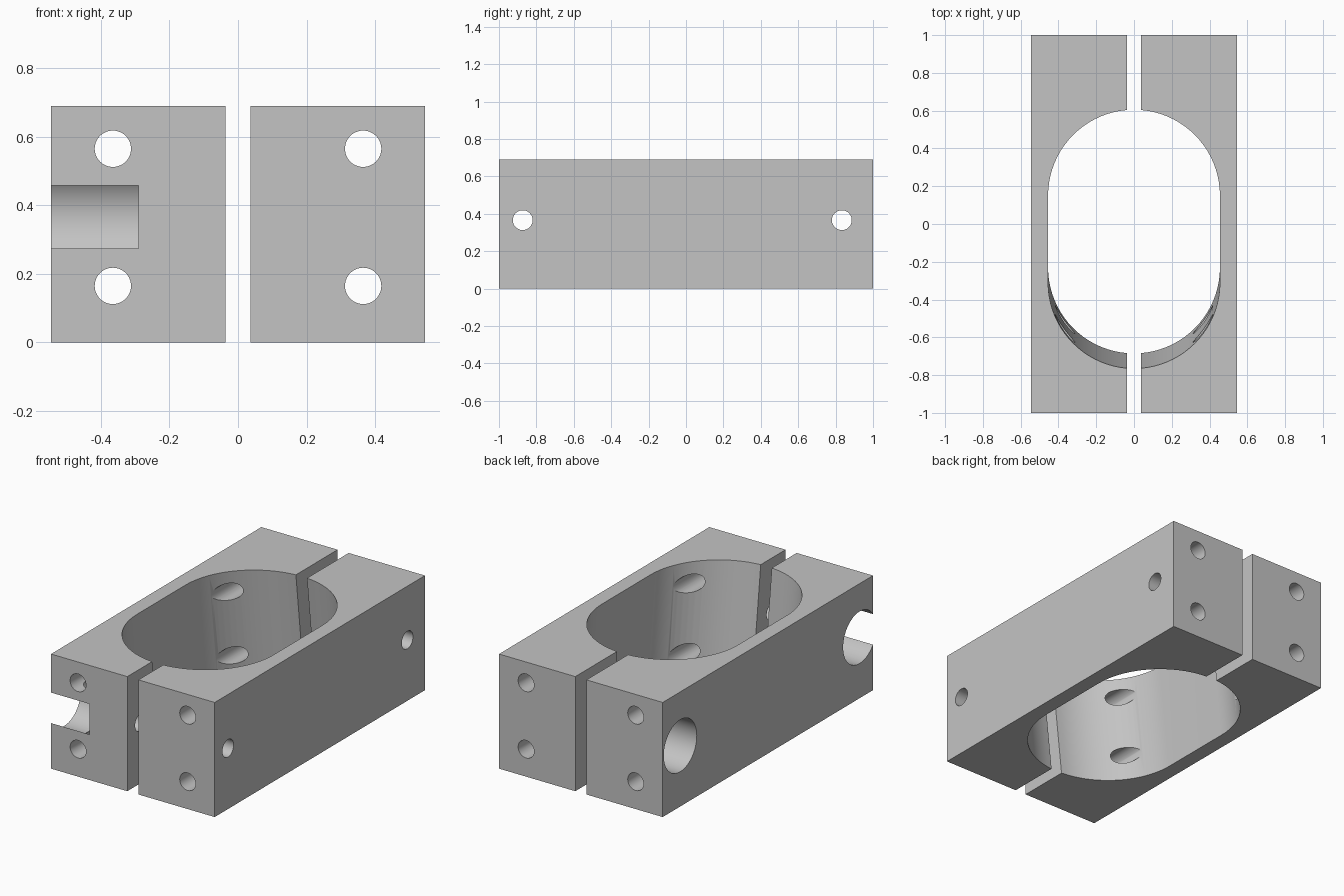
import bpy, bmesh, math
from mathutils import Matrix, Vector

cube = bpy.data.objects.get("Cube")
if cube:
    bpy.data.objects.remove(cube, do_unlink=True)

HEIGHT, OUTER, INNER = 0.69, 0.545, 0.037
BOLT_R, COUNTERBORE_R = 0.053, 0.157

metal = bpy.data.materials.new("grey metal")
metal.use_nodes = True
metal.diffuse_color = (0.55, 0.55, 0.55, 1)
metal.node_tree.nodes["Principled BSDF"].inputs["Base Color"].default_value = metal.diffuse_color


def add_object(name, bm):
    bmesh.ops.recalc_face_normals(bm, faces=bm.faces)
    mesh = bpy.data.meshes.new(name)
    bm.to_mesh(mesh)
    bm.free()
    mesh.materials.append(metal)
    obj = bpy.data.objects.new(name, mesh)
    bpy.context.collection.objects.link(obj)
    return obj


def cylinder_cutter(name, start, end, radius):
    start, end = Vector(start), Vector(end)
    axis = end - start
    turn = axis.to_track_quat('Z', 'Y').to_matrix().to_4x4()
    bm = bmesh.new()
    bmesh.ops.create_cone(bm, cap_ends=True, segments=48, radius1=radius, radius2=radius,
                          depth=axis.length, matrix=Matrix.Translation((start + end) / 2) @ turn)
    return add_object(name, bm)


def bore_cutter():
    """Slanted rounded slot that leans towards the front as it rises."""
    radius, straight, lean, over = 0.455, 0.23, -0.08, 0.1
    steps = 40
    bm = bmesh.new()
    outline = []
    for side in (1, -1):
        for i in range(steps + 1):
            a = math.pi * i / steps
            outline.append((side * radius * math.cos(a), side * (straight + radius * math.sin(a))))
    rings = [[bm.verts.new((x, y + lean * z / HEIGHT, z)) for x, y in outline]
             for z in (-over, HEIGHT + over)]
    low, high = rings
    bm.faces.new(low)
    bm.faces.new(high)
    for i in range(len(low)):
        j = (i + 1) % len(low)
        bm.faces.new((low[i], low[j], high[j], high[i]))
    return add_object("bore_cutter", bm)


# Cutters: main bore, lengthwise screw holes, cross bolts with counterbores
cutters = [bore_cutter()]
for x in (-0.365, 0.365):
    for z in (0.165, 0.565):
        cutters.append(cylinder_cutter("screw_cutter", (x, -1.2, z), (x, 1.2, z), BOLT_R))
for y in (-0.873, 0.833):
    cutters.append(cylinder_cutter("bolt_cutter", (-0.8, y, 0.366), (0.8, y, 0.366), BOLT_R))
    cutters.append(cylinder_cutter("counterbore_cutter", (-0.8, y, 0.366), (-0.29, y, 0.366), COUNTERBORE_R))

# Two clamp halves with a gap between them
for name, side in (("left_clamp_half", 1), ("right_clamp_half", -1)):
    bm = bmesh.new()
    size = Matrix.Diagonal((OUTER - INNER, 2, HEIGHT, 1))
    place = Matrix.Translation((side * (OUTER + INNER) / 2, 0, HEIGHT / 2))
    bmesh.ops.create_cube(bm, size=1, matrix=place @ size)
    half = add_object(name, bm)
    for cutter in cutters:
        mod = half.modifiers.new(cutter.name, 'BOOLEAN')
        mod.operation = 'DIFFERENCE'
        mod.solver = 'EXACT'
        mod.object = cutter
    bpy.ops.object.select_all(action='DESELECT')
    half.select_set(True)
    bpy.context.view_layer.objects.active = half
    for mod in list(half.modifiers):
        bpy.ops.object.modifier_apply(modifier=mod.name)
    bpy.ops.object.shade_smooth_by_angle(angle=math.radians(30))

for cutter in cutters:
    bpy.data.objects.remove(cutter, do_unlink=True)
